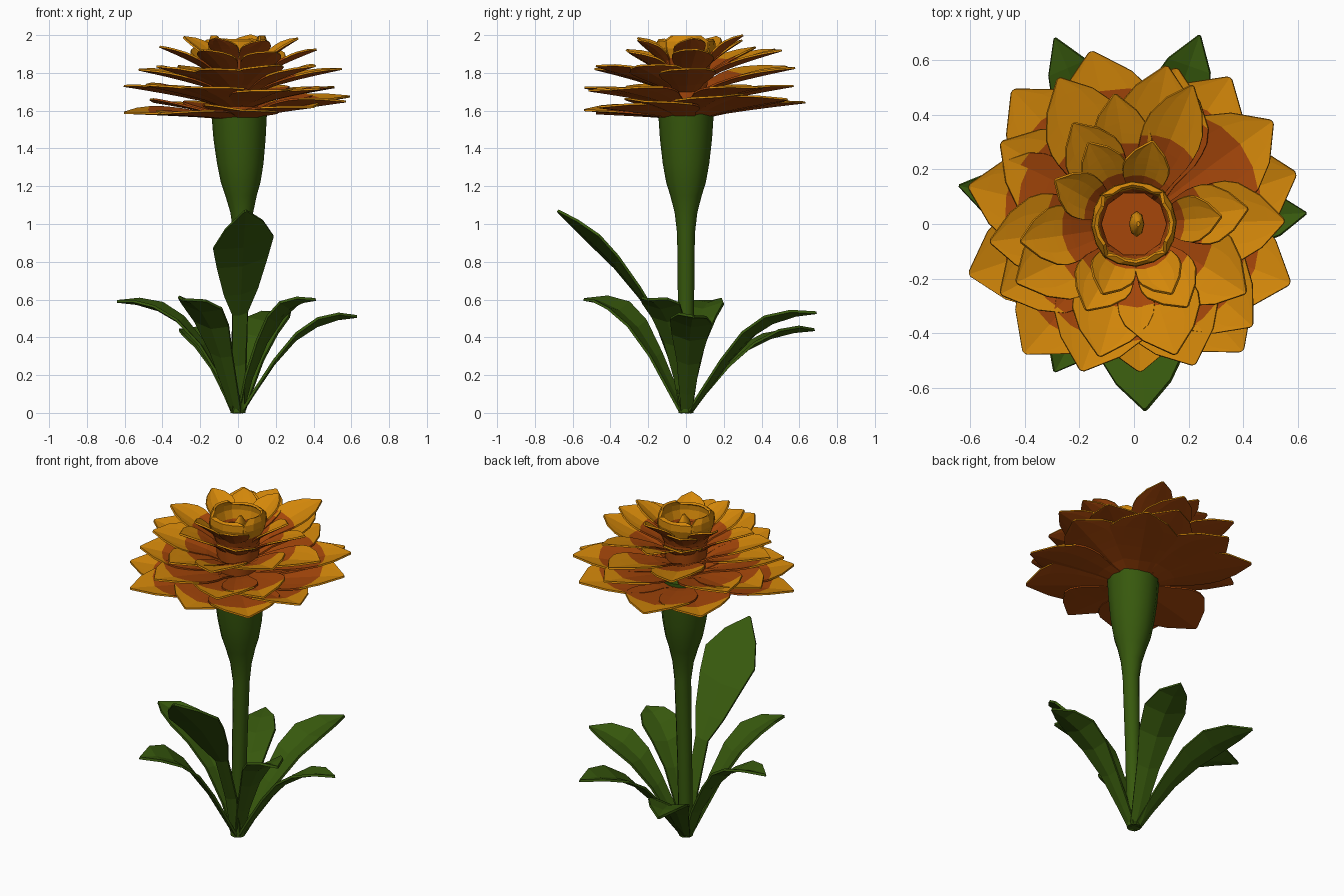
import bpy, bmesh, math, random
from mathutils import Vector

random.seed(4)
cube = bpy.data.objects.get("Cube")
if cube:
    bpy.data.objects.remove(cube)


def material(name, rgb):
    m = bpy.data.materials.new(name)
    m.use_nodes = True
    m.diffuse_color = (*rgb, 1)
    m.node_tree.nodes["Principled BSDF"].inputs["Base Color"].default_value = (*rgb, 1)
    return m


GREEN = material("leaf green", (0.038, 0.098, 0.004))
GOLD = material("golden yellow", (0.66, 0.245, 0.003))
RUST = material("rust orange", (0.38, 0.062, 0.003))


def finish(name, bm, mats):
    mesh = bpy.data.meshes.new(name)
    bm.to_mesh(mesh)
    bm.free()
    for m in mats:
        mesh.materials.append(m)
    obj = bpy.data.objects.new(name, mesh)
    bpy.context.collection.objects.link(obj)
    return obj


def lathe(name, profile, sides, mat, squash=1.0):
    """Closed solid from (radius, z, centre x) rings, smooth around its sides."""
    bm = bmesh.new()
    rings = []
    for r, z, cx in profile:
        rings.append([bm.verts.new((cx + r * math.cos(math.tau * i / sides),
                                    squash * r * math.sin(math.tau * i / sides), z))
                      for i in range(sides)])
    for a, b in zip(rings, rings[1:]):
        for i in range(sides):
            j = (i + 1) % sides
            bm.faces.new((a[i], a[j], b[j], b[i])).smooth = True
    bm.faces.new(reversed(rings[0]))
    bm.faces.new(rings[-1])
    finish(name, bm, [mat])


def blade(bm, angle, rows, cup, round_=0.0, roll=0.0, split=0, bend=0.0):
    """Sheet along rows of (radius, z, half width); faces below row `split` use slot 1."""
    out = Vector((math.cos(angle), math.sin(angle), 0))
    side = Vector((-out.y, out.x, 0))
    grid = []
    for r, z, w in rows:
        line = []
        for u in (-1, -0.55, 0, 0.55, 1):
            p = out * (r - round_ * w * u * u) + side * (w * u + bend * r * r)
            p.z = z + cup * w * abs(u) + roll * w * u
            line.append(bm.verts.new(p))
        grid.append(line)
    for k, (a, b) in enumerate(zip(grid, grid[1:])):
        for i in range(4):
            f = bm.faces.new((a[i], b[i], b[i + 1], a[i + 1]))
            f.material_index = 1 if k < split else 0


def thicken(obj, thickness, back):
    mod = obj.modifiers.new("thickness", "SOLIDIFY")
    mod.thickness = thickness
    mod.offset = 0
    mod.material_offset = back


# Stem with the flared flower base
lathe("stem", [(0.04, 0, 0), (0.042, 0.5, 0.01), (0.047, 0.95, 0.022), (0.06, 1.06, 0.02),
               (0.083, 1.15, 0.016), (0.105, 1.22, 0.014), (0.123, 1.32, 0.012),
               (0.138, 1.45, 0.008), (0.148, 1.6, 0.006)], 12, GREEN)

# Leaves: tip x, tip y, tip z, half width, curve (higher is straighter)
arch = [(0.03, 0, 0.25), (0.13, 0.27, 0.36), (0.3, 0.58, 0.55), (0.48, 0.8, 0.85),
        (0.66, 0.92, 1), (0.84, 0.98, 0.68), (1, 1, 0.03)]
leaves = [(-0.64, 0.14, 0.59, 0.11, 0.95), (0.63, 0.04, 0.51, 0.11, 1.25),
          (0.24, 0.69, 0.53, 0.12, 1.3), (-0.29, 0.68, 0.44, 0.11, 1.2),
          (-0.29, -0.54, 0.6, 0.12, 1.3), (0.41, -0.2, 0.6, 0.11, 0.95)]
for n, (x, y, z, w, curve) in enumerate(leaves):
    bm = bmesh.new()
    reach = math.hypot(x, y)
    blade(bm, math.atan2(y, x), [(r * reach, z * h ** curve, f * w) for r, h, f in arch],
          0.25, roll=random.uniform(-0.15, 0.15))
    thicken(finish(f"leaf_{n + 1}", bm, [GREEN]), 0.014, 0)

# Tall leaf on a narrow stalk
bm = bmesh.new()
blade(bm, math.atan2(-0.68, 0.04),
      [(0.02, 0, 0.03), (0.07, 0.25, 0.035), (0.17, 0.52, 0.04), (0.25, 0.63, 0.09),
       (0.37, 0.78, 0.135), (0.47, 0.88, 0.16), (0.58, 0.98, 0.1), (0.68, 1.07, 0.005)],
      0.15, roll=0.22)
thicken(finish("tall_leaf", bm, [GREEN]), 0.014, 0)

# Petal tiers: root z, tip z, half width, gold start row, petals as (degrees, reach)
shape = [(0, 0.35), (0.25, 0.6), (0.45, 0.88), (0.55, 0.96), (0.64, 1),
         (0.74, 0.95), (0.88, 0.64), (1, 0.06)]
tiers = [
    (1.56, 1.625, 0.2, 5, [(131, 0.66), (105, 0.65), (58, 0.64), (16, 0.62), (-20, 0.61),
                           (-51, 0.61), (-88, 0.54), (-129, 0.62), (195, 0.63)]),
    (1.62, 1.72, 0.18, 5, [(168, 0.62), (147, 0.57), (75, 0.59), (38, 0.63), (-39, 0.57),
                           (-66, 0.56), (-109, 0.57), (208, 0.55)]),
    (1.69, 1.83, 0.15, 3, [(2, 0.55), (79, 0.59), (119, 0.6), (186, 0.53), (207, 0.48),
                           (-103, 0.5), (-74, 0.5), (-30, 0.48)]),
    (1.75, 1.925, 0.11, 3, [(66, 0.55), (98, 0.48), (122, 0.43), (8, 0.42), (190, 0.42),
                            (-58, 0.36), (-118, 0.36)]),
    (1.79, 1.985, 0.085, 2, [(78, 0.31), (120, 0.34), (152, 0.33), (245, 0.28),
                             (-62, 0.29), (5, 0.32)]),
]
for n, (z0, z1, width, split, petals) in enumerate(tiers):
    bm = bmesh.new()
    for deg, reach in petals:
        a = math.radians(deg)
        tip = z1 + random.uniform(-0.015, 0.015)
        if n == 0:  # lowest tier leans up towards one side
            tip += 0.045 * math.cos(a - 0.9)
        rows = [(0.08 + (reach - 0.08) * f, z0 + (tip - z0) * f ** 0.75, width * g)
                for f, g in shape]
        blade(bm, a, rows, 0.1, 0.3, random.uniform(-0.12, 0.12), split,
              random.uniform(-0.06, 0.06))
    # Upper side gold and rust, underside all rust
    thicken(finish(f"petal_tier_{n + 1}", bm, [GOLD, RUST]), 0.01, 1)

# Core that the petals grow from
lathe("flower_core", [(0.1, 1.575, 0), (0.12, 1.75, 0), (0.12, 1.87, 0)], 10, RUST)

# Inner cup of upright petals, square in plan with a ragged rim
bm = bmesh.new()
for i in range(4):
    top = 1.995 - 0.02 * (i % 2)
    blade(bm, math.tau * i / 4 + 0.05,
          [(0.115, 1.82, 0.09), (0.135, 1.88, 0.11), (0.15, 1.93, 0.118),
           (0.148, 1.965, 0.112), (0.138, top, 0.07)], 0, 0.38, split=1)
thicken(finish("inner_cup", bm, [GOLD, RUST]), 0.014, 0)

# Small flattened bud in the middle
lathe("centre_bud", [(0.012, 1.86, 0.01), (0.028, 1.9, 0.01), (0.024, 1.93, 0.012),
                     (0.006, 1.965, 0.016)], 8, GOLD, squash=1.7)
